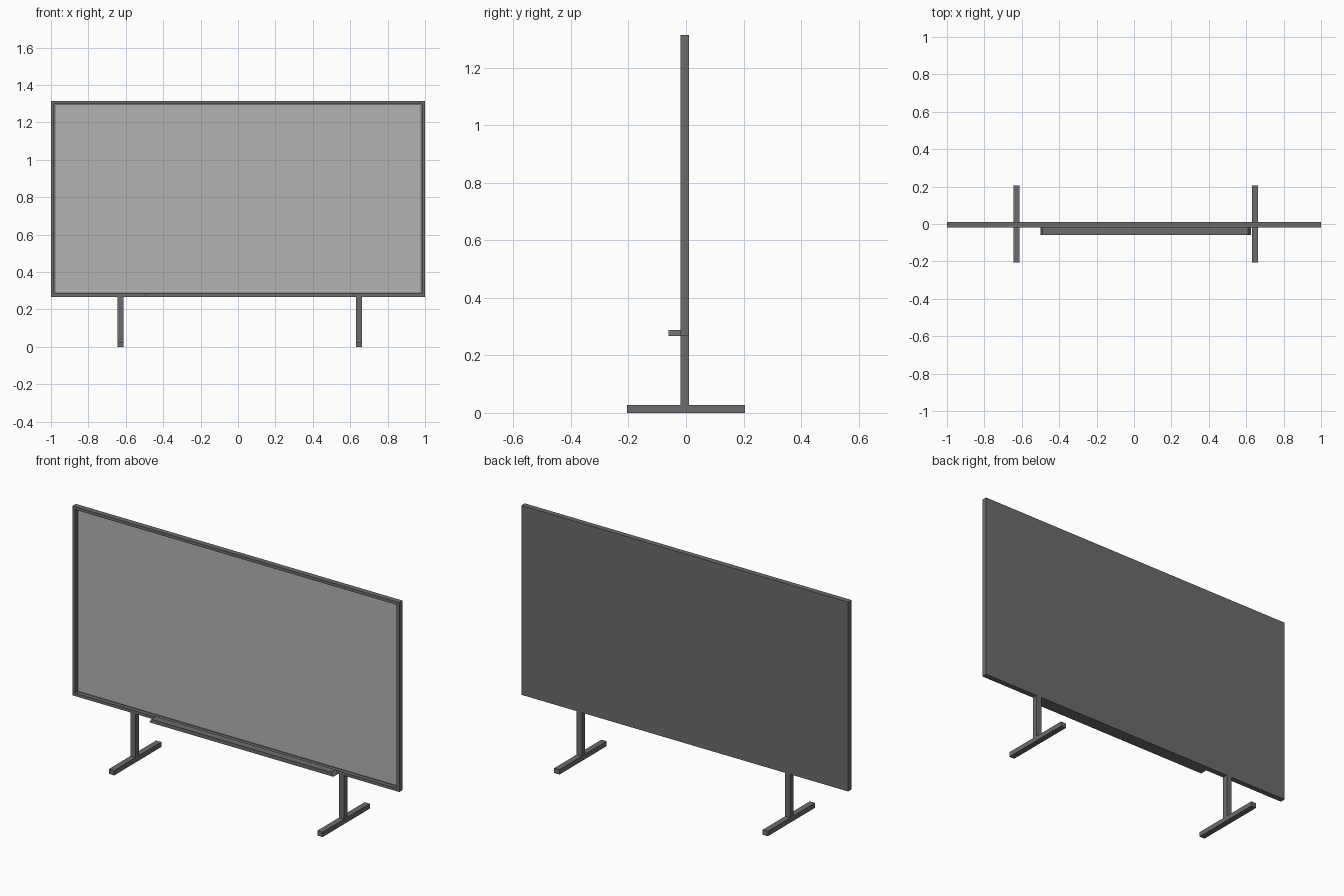
import bpy
import bmesh

if "Cube" in bpy.data.objects:
    bpy.data.objects.remove(bpy.data.objects["Cube"])


def material(name, shade):
    m = bpy.data.materials.new(name)
    m.diffuse_color = (shade, shade, shade, 1)
    m.use_nodes = True
    m.node_tree.nodes["Principled BSDF"].inputs["Base Color"].default_value = m.diffuse_color
    return m


dark = material("dark_grey", 0.15)
light = material("screen_grey", 0.45)


def finish(name, bm, mat):
    bmesh.ops.recalc_face_normals(bm, faces=bm.faces)
    mesh = bpy.data.meshes.new(name)
    bm.to_mesh(mesh)
    bm.free()
    mesh.materials.append(mat)
    ob = bpy.data.objects.new(name, mesh)
    bpy.context.collection.objects.link(ob)
    return ob


def box(name, x, y, z, mat=dark):
    bm = bmesh.new()
    bmesh.ops.create_cube(bm, size=1)
    for v in bm.verts:
        v.co = [r[0] if c < 0 else r[1] for c, r in zip(v.co, (x, y, z))]
    return finish(name, bm, mat)


FRONT, BACK = -0.019, 0.011
BOTTOM, TOP, RIM = 0.268, 1.315, 0.023

# Housing with the screen opening sunk into its front
bm = bmesh.new()
bmesh.ops.create_cube(bm, size=1)
for v in bm.verts:
    v.co = (v.co.x * 2, BACK if v.co.y > 0 else FRONT, TOP if v.co.z > 0 else BOTTOM)
bmesh.ops.recalc_face_normals(bm, faces=bm.faces)
face = min(bm.faces, key=lambda f: f.calc_center_median().y)
bmesh.ops.inset_region(bm, faces=[face], thickness=RIM)
walls = bmesh.ops.extrude_face_region(bm, geom=[face])
bmesh.ops.translate(bm, verts=[g for g in walls["geom"] if isinstance(g, bmesh.types.BMVert)],
                    vec=(0, 0.022, 0))
bmesh.ops.delete(bm, geom=[face], context='FACES_ONLY') if face.is_valid else None
finish("housing", bm, dark)

# Screen panel
box("screen", (-1 + RIM, 1 - RIM), (0.002, 0.005), (BOTTOM + RIM, TOP - RIM), light)

# T-shaped stands
for side, x in (("left", -0.629), ("right", 0.646)):
    xs = (x - 0.016, x + 0.016)
    box(side + "_post", xs, (FRONT, BACK), (0.027, BOTTOM))
    box(side + "_foot", xs, (-0.206, 0.206), (0, 0.027))

# Pen tray with slightly sloped ends
tray = box("pen_tray", (-0.5, 0.626), (-0.06, FRONT), (BOTTOM, 0.288))
for v in tray.data.vertices:
    if v.co.z > 0.28:
        v.co.x += 0.012 if v.co.x < 0 else -0.016
